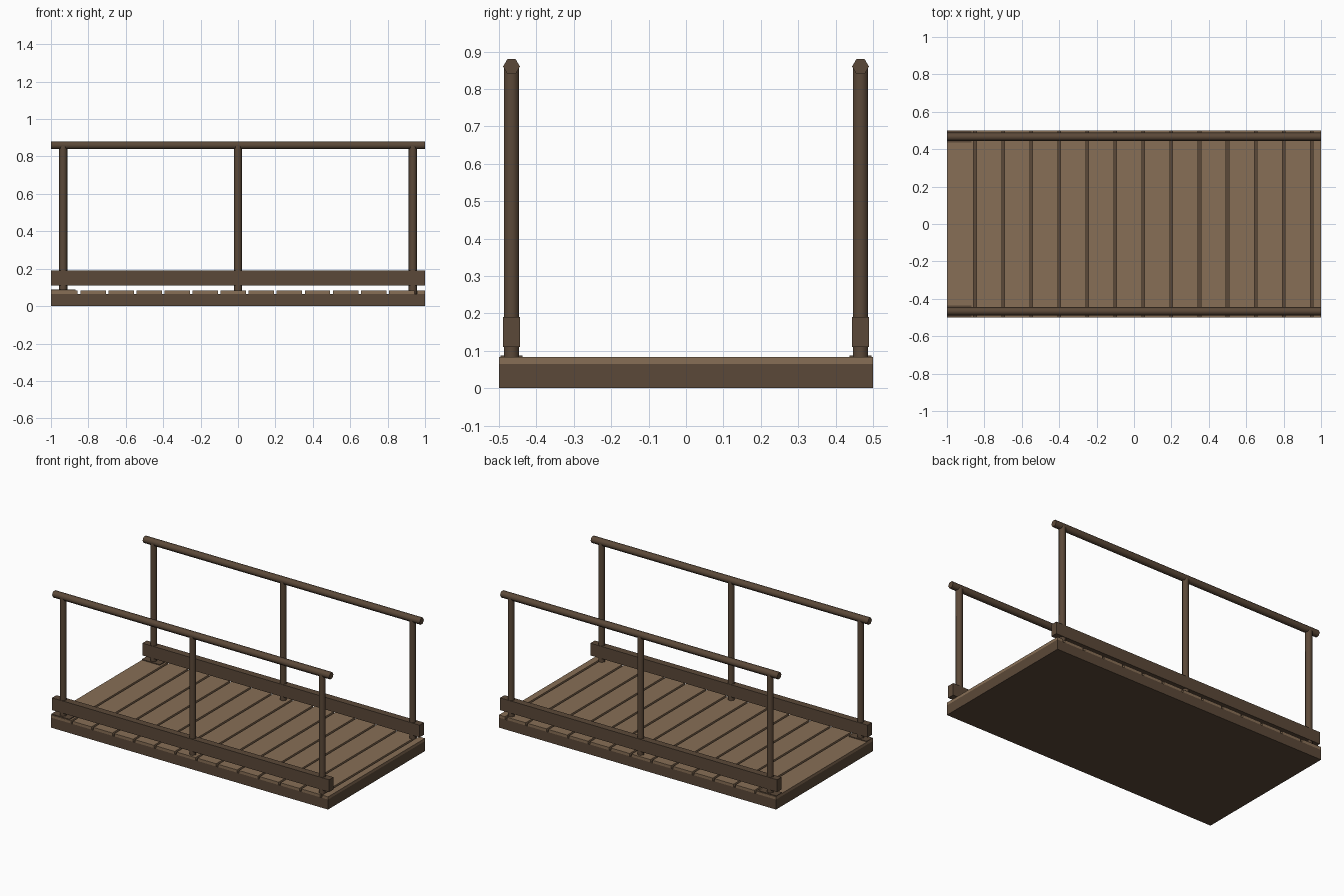
import bpy
import math

cube = bpy.data.objects.get("Cube")
if cube:
    bpy.data.objects.remove(cube, do_unlink=True)


def material(name, color):
    mat = bpy.data.materials.new(name)
    mat.use_nodes = True
    mat.diffuse_color = color
    mat.node_tree.nodes["Principled BSDF"].inputs["Base Color"].default_value = color
    return mat


dark_wood = material("dark wood", (0.105, 0.066, 0.040, 1))
plank_wood = material("plank wood", (0.245, 0.158, 0.092, 1))


def finish(name, mat):
    obj = bpy.context.object
    obj.name = name
    obj.data.materials.append(mat)
    return obj


def box(name, mat, x, y, z):
    """Box spanning the given (low, high) ranges."""
    ranges = (x, y, z)
    bpy.ops.mesh.primitive_cube_add(size=1, location=[(a + b) / 2 for a, b in ranges])
    obj = finish(name, mat)
    obj.scale = [b - a for a, b in ranges]
    bpy.ops.object.transform_apply(location=False, rotation=False, scale=True)


def pole(name, mat, length, location, rotation):
    """Six-sided pole, softly shaded along its length."""
    bpy.ops.mesh.primitive_cylinder_add(vertices=6, radius=RADIUS, depth=length,
                                        location=location, rotation=rotation)
    finish(name, mat)
    bpy.ops.object.shade_smooth_by_angle(angle=math.radians(65))


RADIUS = 0.0225
SIDE = 0.4665      # distance of each railing from the middle
BASE_TOP = 0.065
DECK_TOP = 0.083
RAIL_Z = 0.86
PITCH = 0.15       # plank spacing
GAP = 0.014

# Solid base under the deck
box("base", dark_wood, (-1, 1), (-0.5, 0.5), (0, BASE_TOP))

# Deck planks, the last one cut short at the end
for i in range(14):
    start = -1 + i * PITCH + (GAP / 2 if i else 0)
    end = min(-1 + (i + 1) * PITCH - GAP / 2, 1)
    box("deck_plank", plank_wood, (start, end), (-0.5, 0.5), (BASE_TOP, DECK_TOP))

# Railing on each side: curb, handrail, posts and foot plate
for label, sign in (("front", -1), ("back", 1)):
    y = sign * SIDE
    box(label + "_curb", dark_wood, (-1, 1), (y - RADIUS, y + RADIUS), (0.11, 0.19))
    pole(label + "_handrail", dark_wood, 2, (0, y, RAIL_Z), (0, math.pi / 2, 0))
    for x in (-0.935, 0, 0.935):
        height = RAIL_Z - BASE_TOP
        pole(label + "_post", dark_wood, height, (x, y, BASE_TOP + height / 2),
             (0, 0, math.pi / 2))
    box(label + "_foot_plate", dark_wood, (-1, -0.87), (y - 0.03, y + 0.03),
        (DECK_TOP, DECK_TOP + 0.005))
